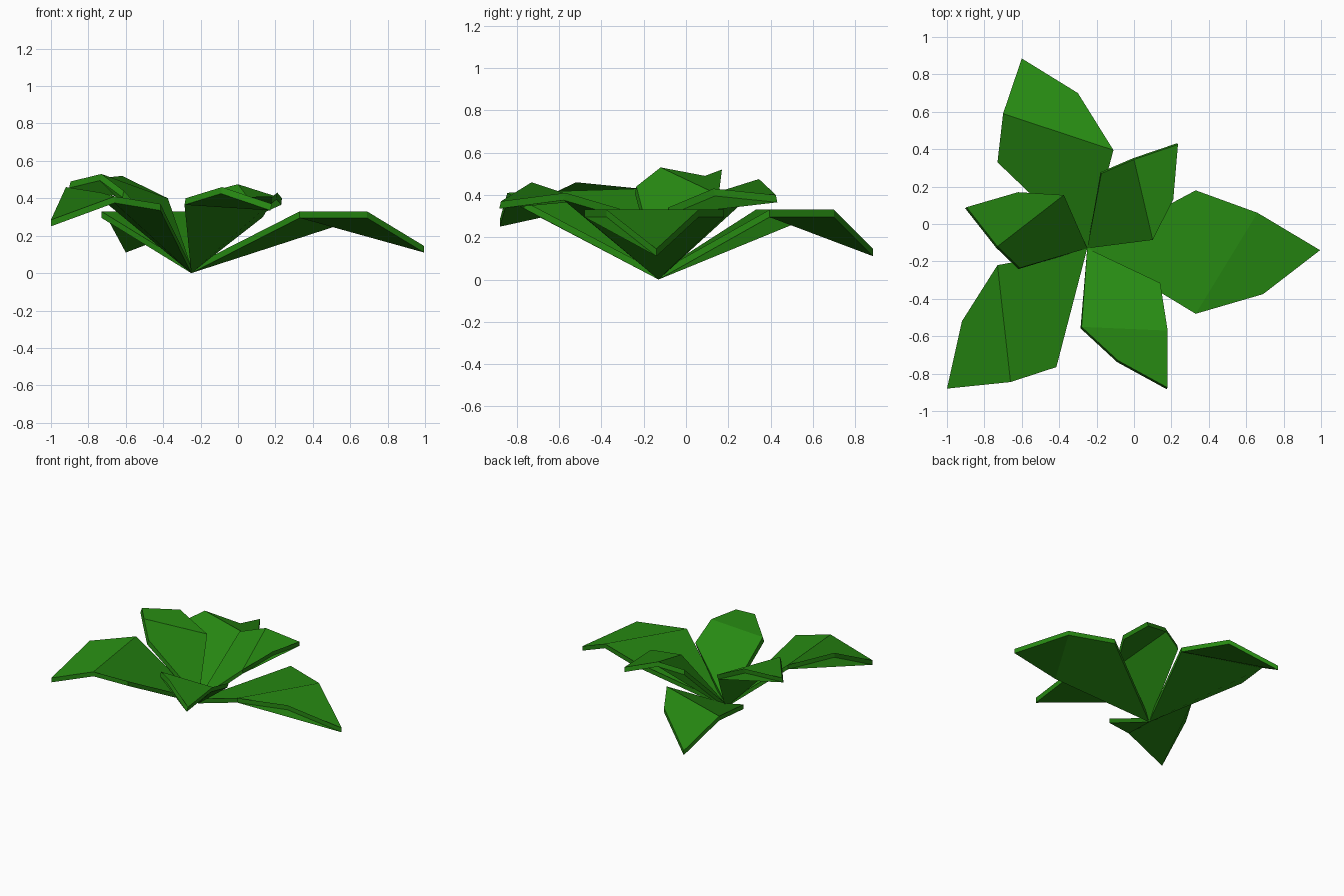
import bpy

# one green for the whole plant
green = bpy.data.materials.new("leaf_green")
green.diffuse_color = (0.02, 0.25, 0.006, 1.0)

THICK = 0.035
BASE = (-0.25, -0.13, THICK)      # all leaves meet here


def leaf(name, r1, r2, tip, l2, l1, shift=(0.0, 0.0)):
    """Six-sided plate: two folded quads on top, the same below, and a rim.
    shift leans the thickness sideways for tilted leaves."""
    top = [BASE, r1, r2, tip, l2, l1]
    low = [(x + shift[0], y + shift[1], z - THICK) for x, y, z in top]
    low[0] = (BASE[0], BASE[1], 0.0)
    faces = [(0, 1, 4, 5), (3, 4, 1, 2),            # upper blade
             (6, 11, 10, 7), (9, 8, 7, 10)]         # underside
    for i in range(6):                              # rim
        j = (i + 1) % 6
        faces.append((i, i + 6, j + 6, j))
    mesh = bpy.data.meshes.new(name)
    mesh.from_pydata(top + low, [], faces)
    mesh.materials.append(green)
    mesh.update()
    obj = bpy.data.objects.new(name, mesh)
    bpy.context.collection.objects.link(obj)


# large outer leaves
leaf("right_leaf", (0.33, -0.48, 0.33), (0.69, -0.375, 0.33), (0.995, -0.14, 0.145),
     (0.66, 0.06, 0.33), (0.33, 0.18, 0.33))
leaf("back_leaf", (-0.11, 0.395, 0.33), (-0.30, 0.70, 0.33), (-0.60, 0.885, 0.145),
     (-0.70, 0.59, 0.33), (-0.73, 0.33, 0.33))
leaf("front_left_leaf", (-0.73, -0.22, 0.43), (-0.92, -0.52, 0.46), (-1.0, -0.88, 0.285),
     (-0.66, -0.845, 0.41), (-0.415, -0.765, 0.37))

# small inner leaves
leaf("front_leaf", (-0.28, -0.55, 0.40), (-0.085, -0.73, 0.46), (0.18, -0.875, 0.37),
     (0.18, -0.57, 0.41), (0.14, -0.315, 0.335), (-0.006, -0.008))
leaf("back_right_leaf", (0.10, -0.085, 0.34), (0.21, 0.13, 0.43), (0.235, 0.425, 0.40),
     (0.0, 0.345, 0.475), (-0.175, 0.27, 0.43), (-0.004, 0.007))
leaf("left_leaf", (-0.375, 0.155, 0.40), (-0.62, 0.17, 0.52), (-0.895, 0.09, 0.49),
     (-0.73, -0.12, 0.53), (-0.61, -0.235, 0.44), (-0.008, -0.006))
